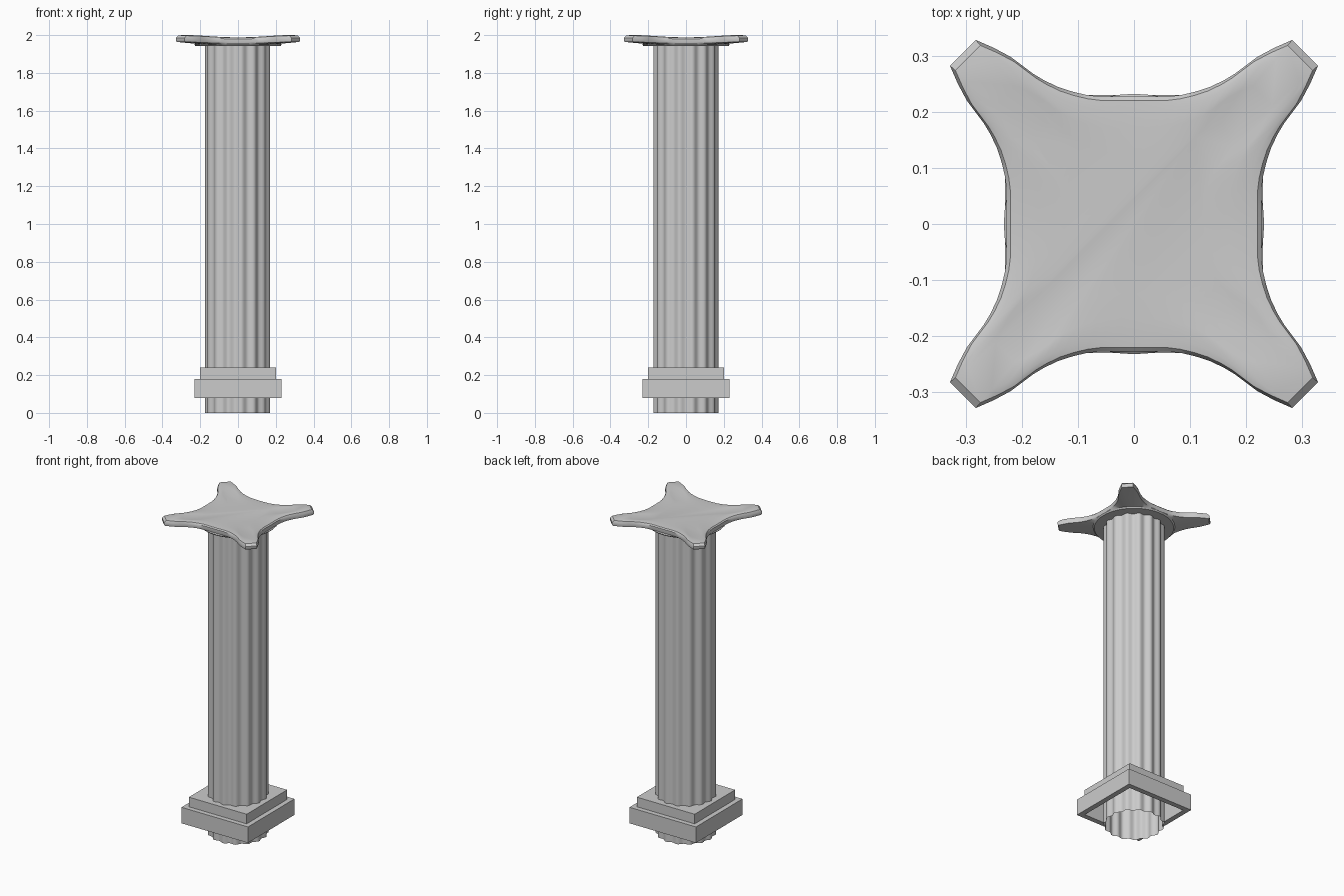
import bpy, bmesh
from math import cos, sin, pi, hypot, atan2

if "Cube" in bpy.data.objects:
    bpy.data.objects.remove(bpy.data.objects["Cube"])


def loft(name, rings, cap_end=False, closed=False, smooth=True):
    """Skin a list of equal-length point rings into one object."""
    bm = bmesh.new()
    loops = [[bm.verts.new(p) for p in ring] for ring in rings]
    pairs = list(zip(loops, loops[1:]))
    if closed:
        pairs.append((loops[-1], loops[0]))
    for a, b in pairs:
        n = len(a)
        for i in range(n):
            j = (i + 1) % n
            bm.faces.new((a[i], a[j], b[j], b[i]))
    if cap_end:
        bm.faces.new(loops[-1])
    bmesh.ops.recalc_face_normals(bm, faces=bm.faces)
    me = bpy.data.meshes.new(name)
    bm.to_mesh(me)
    bm.free()
    ob = bpy.data.objects.new(name, me)
    bpy.context.collection.objects.link(ob)
    if smooth:
        bpy.ops.object.select_all(action='DESELECT')
        ob.select_set(True)
        bpy.context.view_layer.objects.active = ob
        bpy.ops.object.shade_smooth_by_angle(angle=pi / 5)
    return ob


# Fluted shaft, open at both ends
FLUTES, STEPS = 15, 8


def fluted(z):
    ring = []
    for i in range(FLUTES * STEPS):
        a = 2 * pi * i / (FLUTES * STEPS) + pi
        r = 0.167 + 0.007 * cos(FLUTES * (a - pi))
        ring.append((r * cos(a), r * sin(a), z))
    return ring


loft("shaft", [fluted(0), fluted(1.945)])


# Stepped square base, hollow underneath
def square(h, z):
    return [(-h, -h, z), (h, -h, z), (h, h, z), (-h, h, z)]


base = [(0.198, 0.18), (0.198, 0.08), (0.23, 0.08),
        (0.23, 0.18), (0.20, 0.18), (0.20, 0.24)]
loft("stepped_base", [square(h, z) for h, z in base], cap_end=True, smooth=False)

# Capital: round underside flowing into a four-armed slab
half = [(0.03, 0.227), (0.06, 0.227), (0.085, 0.23), (0.11, 0.236), (0.135, 0.244),
        (0.16, 0.256), (0.18, 0.268), (0.20, 0.283), (0.22, 0.298), (0.25, 0.314),
        (0.282, 0.328)]
side = [(-x, y) for x, y in reversed(half)] + [(0, 0.227)] + half
outline = []
for k in range(4):
    c, s = round(cos(-k * pi / 2)), round(sin(-k * pi / 2))
    outline += [(x * c - y * s, x * s + y * c) for x, y in side]


def reach(x, y):
    # 0 at the middle of a side, 1 at the arm tips
    return min(1, max(0, (hypot(x, y) - 0.227) / 0.2))


def disc(r, z):
    return [(r * cos(atan2(y, x)), r * sin(atan2(y, x)), z) for x, y in outline]


def slab(scale, z_mid, z_tip):
    return [(x * scale, y * scale, z_mid + (z_tip - z_mid) * reach(x, y) ** 0.7)
            for x, y in outline]


loft("capital", [
    disc(0.16, 1.942),
    disc(0.225, 1.942),
    disc(0.232, 1.95),
    slab(0.99, 1.955, 1.964),
    slab(1.0, 1.962, 1.97),
    slab(1.0, 1.98, 1.985),
    slab(0.97, 1.986, 1.997),
    slab(0.90, 1.987, 2.0),
    slab(0.75, 1.988, 1.995),
    slab(0.55, 1.988, 1.988),
], cap_end=True)
